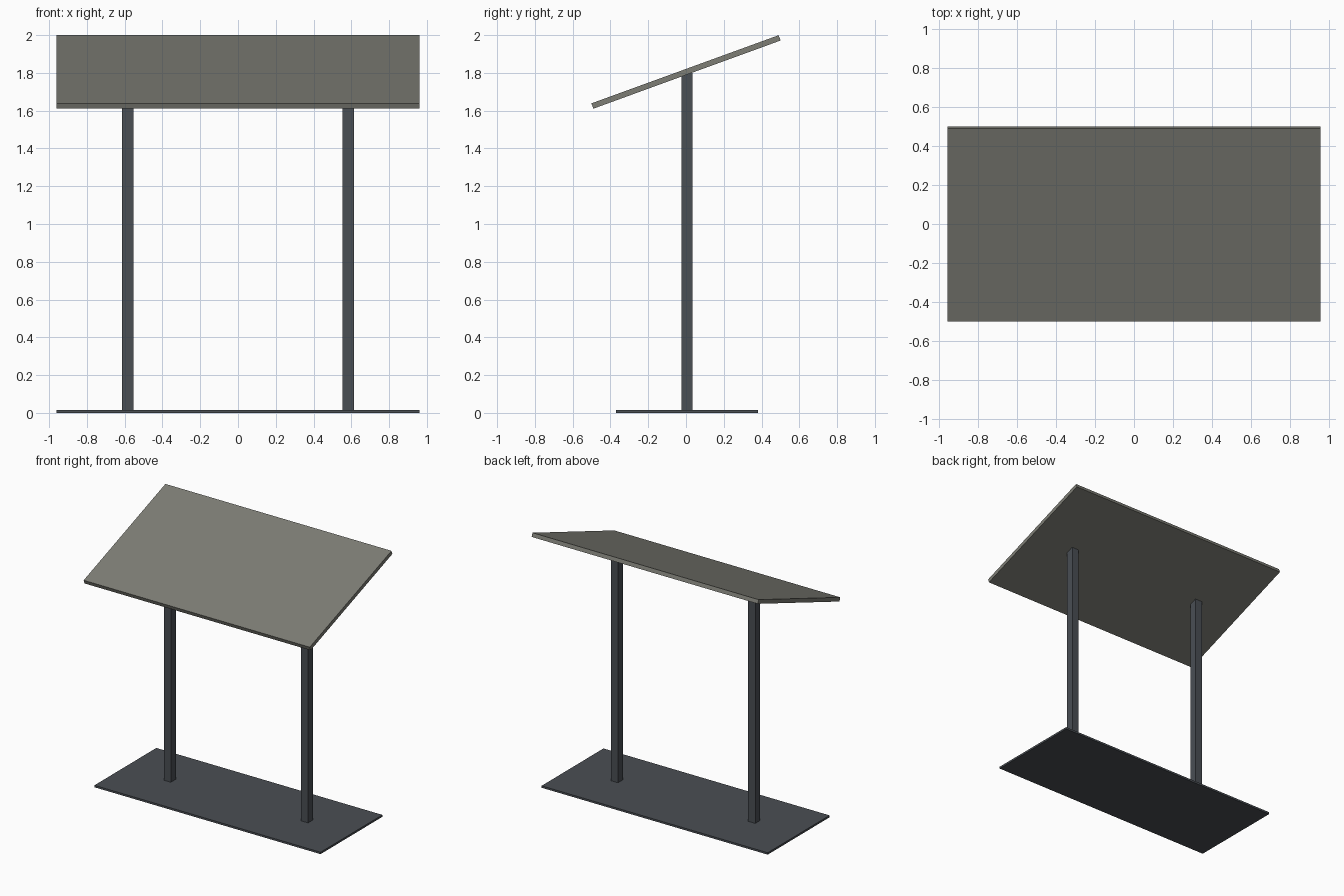
import bpy, math

if "Cube" in bpy.data.objects:
    bpy.data.objects.remove(bpy.data.objects["Cube"])


def material(name, rgb):
    m = bpy.data.materials.new(name)
    m.diffuse_color = (*rgb, 1.0)
    m.use_nodes = True
    m.node_tree.nodes["Principled BSDF"].inputs["Base Color"].default_value = m.diffuse_color
    return m


def box(name, size, loc, mat, tilt=0.0):
    bpy.ops.mesh.primitive_cube_add(size=1, location=loc)
    ob = bpy.context.object
    ob.name = name
    ob.scale = size
    bpy.ops.object.transform_apply(location=False, rotation=False, scale=True)
    ob.rotation_euler.x = tilt
    ob.data.materials.append(mat)
    return ob


panel_grey = material("warm_grey_panel", (0.205, 0.205, 0.178))
steel = material("dark_steel", (0.068, 0.077, 0.088))

# Thin base plate on the ground
box("base_plate", (1.92, 0.75, 0.015), (0, 0.005, 0.0075), steel)

# Two square posts, ending inside the panel
for side, label in ((-1, "left"), (1, "right")):
    box(label + "_post", (0.06, 0.06, 1.785), (side * 0.583, 0.005, 0.9075), steel)

# Display panel tilted down toward the front
box("tilted_panel", (1.92, 1.055, 0.03), (0, 0, 1.805), panel_grey, math.radians(20))
